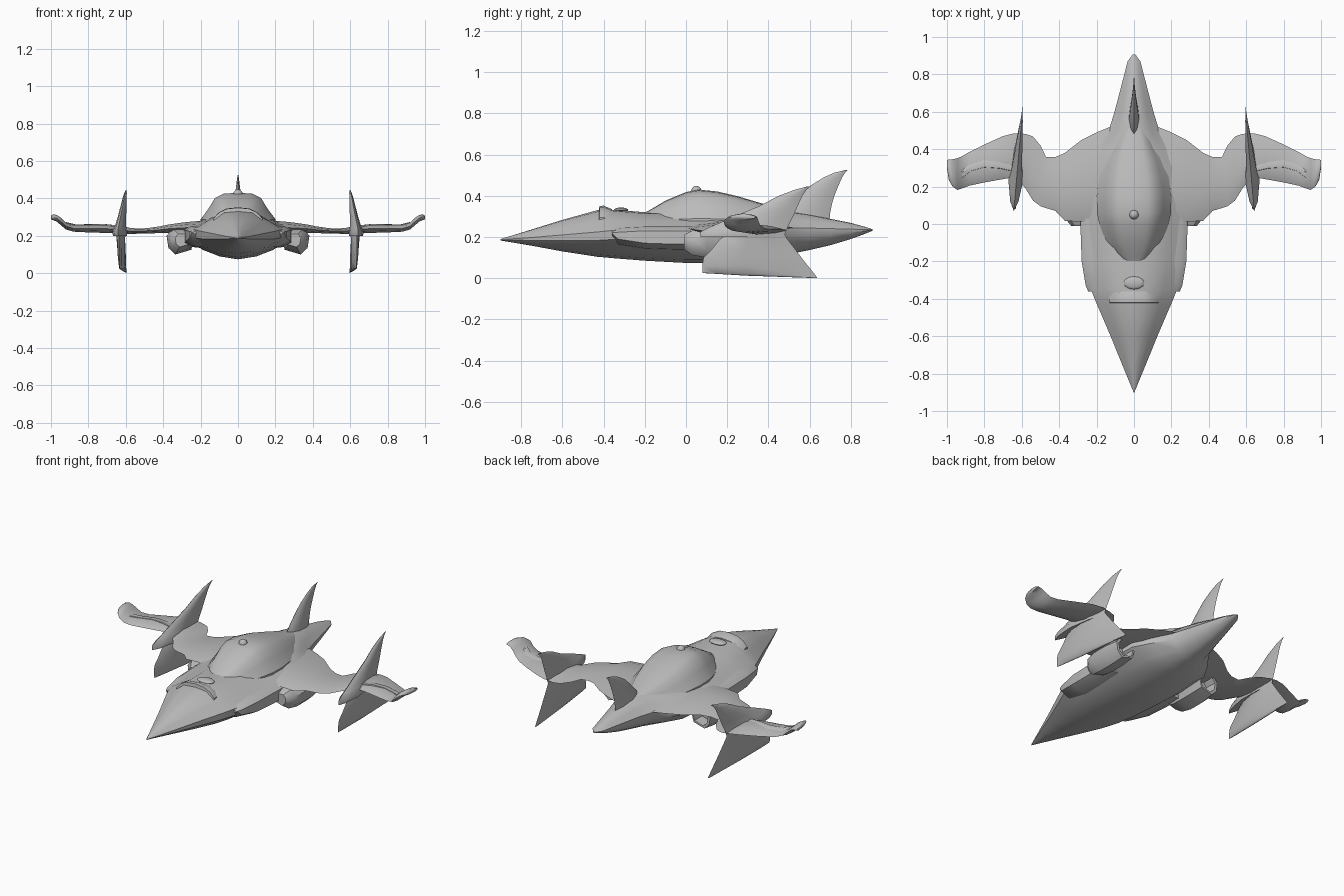
import bpy, bmesh, math
from mathutils import Vector

cube = bpy.data.objects.get("Cube")
if cube:
    bpy.data.objects.remove(cube, do_unlink=True)

grey = bpy.data.materials.new("hull grey")
grey.use_nodes = True
grey.diffuse_color = (0.5, 0.5, 0.5, 1)
grey.node_tree.nodes["Principled BSDF"].inputs["Base Color"].default_value = (0.5, 0.5, 0.5, 1)


def finish(name, bm, angle=40):
    bmesh.ops.remove_doubles(bm, verts=bm.verts, dist=0.0005)
    bmesh.ops.recalc_face_normals(bm, faces=bm.faces)
    mesh = bpy.data.meshes.new(name)
    bm.to_mesh(mesh)
    bm.free()
    mesh.materials.append(grey)
    obj = bpy.data.objects.new(name, mesh)
    bpy.context.collection.objects.link(obj)
    bpy.ops.object.select_all(action="DESELECT")
    obj.select_set(True)
    bpy.context.view_layer.objects.active = obj
    bpy.ops.object.shade_smooth_by_angle(angle=math.radians(angle))
    return obj


def loft(name, rings, angle=40):
    """Skin closed rings of points and cap both ends."""
    bm = bmesh.new()
    loops = [[bm.verts.new(p) for p in ring] for ring in rings]
    n = len(loops[0])
    for a, b in zip(loops, loops[1:]):
        for i in range(n):
            j = (i + 1) % n
            bm.faces.new((a[i], a[j], b[j], b[i]))
    bm.faces.new(loops[0])
    bm.faces.new(loops[-1])
    return finish(name, bm, angle)


def mirrored(half):
    """Close a half section that runs from top centre to bottom centre."""
    return half + [Vector((-p.x, p.y, p.z)) for p in reversed(half[1:-1])]


def hull_ring(y, top, flat, w, chine, bottom):
    """Flat-backed section with a sharp chine and a shallow keel."""
    rise, drop = top - chine, chine - bottom
    half = [(0, top), (flat, top - 0.06 * rise),
            ((flat + w) * 0.5, chine + 0.55 * rise), (w, chine + 0.12 * rise),
            (w * 0.98, chine - 0.25 * drop), (w * 0.68, bottom + 0.33 * drop),
            (w * 0.35, bottom + 0.1 * drop), (0, bottom)]
    return mirrored([Vector((x, y, z)) for x, z in half])


def foil(name, stations, place):
    """Lens-section blade; each station is span, front, back, offset, thickness."""
    chord = [(0, 0), (0.12, 0.55), (0.4, 1), (0.75, 0.65), (1, 0)]
    outline = chord + [(t, -h) for t, h in chord[-2:0:-1]]
    rings = []
    for span, front, back, off, thick in stations:
        rings.append([place(span, front + (back - front) * t, off + h * thick / 2)
                      for t, h in outline])
    return loft(name, rings, 50)


# Main fuselage: y, top, flat half width, half width, chine height, bottom
fuselage = [(-0.9, .19, .001, .002, .187, .183), (-.75, .236, .02, .064, .192, .158),
            (-.6, .283, .045, .125, .2, .13), (-.43, .33, .075, .198, .21, .104),
            (-.34, .332, .085, .235, .22, .096), (-.2, .32, .1, .255, .22, .085),
            (0, .315, .12, .27, .225, .074), (.12, .315, .13, .28, .23, .074),
            (.3, .32, .11, .27, .23, .088), (.4, .325, .08, .21, .23, .1),
            (.5, .325, .05, .135, .232, .117), (.6, .31, .035, .104, .234, .137),
            (.7, .288, .025, .078, .234, .16), (.8, .268, .016, .052, .234, .19),
            (.87, .249, .01, .034, .234, .216), (.905, .238, .002, .008, .235, .23)]
loft("fuselage", [hull_ring(*s) for s in fuselage], 35)

# Canopy dome: y, top, half width at the base
canopy = []
for y, top, w in [(-.2, .318, .075), (-.16, .34, .115), (-.1, .376, .15), (0, .418, .185),
                  (.06, .43, .198), (.15, .421, .2), (.25, .398, .185),
                  (.35, .368, .15), (.46, .335, .1), (.54, .315, .06)]:
    h = top - .27
    canopy.append(mirrored([Vector((x * w, y, .27 + z * h)) for x, z in
                            [(0, 1), (.38, .97), (.62, .83), (.78, .5), (1, .12), (1, 0), (0, 0)]]))
loft("canopy", canopy, 35)

# Small dome on the canopy
bm = bmesh.new()
bmesh.ops.create_uvsphere(bm, u_segments=16, v_segments=10, radius=0.025)
bmesh.ops.translate(bm, verts=bm.verts, vec=(0, .05, .423))
finish("canopy_beacon", bm)

# Raised brow across the nose
brow = []
for x, z in [(-.13, .29), (-.1, .322), (-.06, .341), (0, .347), (.06, .341), (.1, .322), (.13, .29)]:
    brow.append([Vector((x, y, z + dz)) for y, dz in
                 [(-.425, -.03), (-.42, .003), (-.4, .005), (-.36, -.012), (-.36, -.03)]])
loft("nose_brow", brow)

# Shallow sensor bump behind the brow
bm = bmesh.new()
bmesh.ops.create_uvsphere(bm, u_segments=12, v_segments=8, radius=1)
bmesh.ops.scale(bm, verts=bm.verts, vec=(.055, .035, .012))
bmesh.ops.translate(bm, verts=bm.verts, vec=(0, -.315, .331))
finish("sensor_bump", bm)

# Spanwise wing stations, ending in an upturned tip
wing = [(.1, .0, .53, .245, .07), (.2, .0, .49, .245, .07), (.28, .012, .45, .243, .06),
        (.37, .017, .38, .238, .045), (.42, .07, .358, .232, .036),
        (.47, .085, .358, .228, .03), (.5, .095, .42, .226, .028),
        (.54, .125, .468, .225, .028), (.58, .19, .482, .226, .034),
        (.64, .25, .485, .234, .044), (.7, .24, .47, .238, .046),
        (.8, .222, .425, .238, .04), (.88, .205, .385, .24, .036),
        (.92, .19, .362, .252, .036), (.945, .182, .352, .275, .04),
        (.97, .2, .346, .294, .036), (.99, .235, .345, .299, .03), (1, .3, .342, .297, .018)]
upper_fin = [(.2, .07, .475, 0, .075), (.225, .07, .485, 0, .08), (.25, .12, .495, 0, .06),
             (.3, .235, .52, 0, .045), (.35, .355, .542, 0, .034),
             (.4, .45, .565, 0, .022), (.43, .53, .585, 0, .013), (.446, .592, .606, 0, .003)]
lower_fin = [(.225, .22, .47, 0, .06), (.19, .165, .492, 0, .046), (.14, .125, .53, 0, .042),
             (.1, .085, .56, 0, .04), (.06, .079, .592, 0, .034),
             (.025, .08, .62, 0, .024), (.012, .3, .63, 0, .014), (.002, .59, .636, 0, .004)]

for side, label in ((1, "left"), (-1, "right")):
    def outward(span, y, off):
        return Vector((side * span, y, off))

    def upright(span, y, off):
        return Vector((side * (.643 - .065 * (y - .07) - .05 * abs(span - .22)) + off, y, span))

    foil(label + "_wing", wing, outward)
    foil(label + "_upper_fin", upper_fin, upright)
    foil(label + "_lower_fin", lower_fin, upright)

    # Shoulder strake: y, outer x, bottom, top
    strake = []
    for y, x, low, high in [(-.36, .245, .195, .235), (-.33, .258, .165, .243),
                            (-.2, .28, .145, .25), (-.05, .285, .14, .25), (.1, .29, .14, .25)]:
        strake.append([Vector((side * px, y, pz)) for px, pz in
                       [(.15, high + .01), (x - .03, high), (x, high - .02),
                        (x, low + .025), (x - .045, low), (.15, low - .01)]])
    loft(label + "_strake", strake)

    # Engine pod under the wing root, hollow at the back
    pod = []
    for y, s in [(-.01, .5), (.03, .85), (.1, 1), (.2, 1), (.29, .88), (.29, .7), (.22, .65)]:
        pod.append([Vector((side * (.29 + (px - .29) * s), y, .18 + (pz - .18) * s))
                    for px, pz in [(.22, .24), (.35, .24), (.382, .2), (.372, .135),
                                   (.335, .1), (.25, .125)]])
    loft(label + "_engine_pod", pod)

    # Raised seam along the outer wing
    seam = []
    for x, y, z in [(.65, .29, .252), (.72, .305, .26), (.8, .31, .258), (.87, .29, .257), (.92, .255, .27)]:
        seam.append([Vector((side * x, y + dy, z + dz)) for dy, dz in
                     [(-.01, -.015), (-.006, .003), (.02, .004), (.05, -.015)]])
    loft(label + "_wing_seam", seam)

# Swept central tail fin
tail = [(.27, .47, .695, 0, .06), (.32, .475, .7, 0, .055), (.36, .51, .708, 0, .046),
        (.4, .55, .72, 0, .036), (.45, .605, .74, 0, .024),
        (.49, .67, .758, 0, .014), (.512, .72, .772, 0, .008), (.525, .775, .786, 0, .003)]
foil("tail_fin", tail, lambda span, y, off: Vector((off, y, span)))
